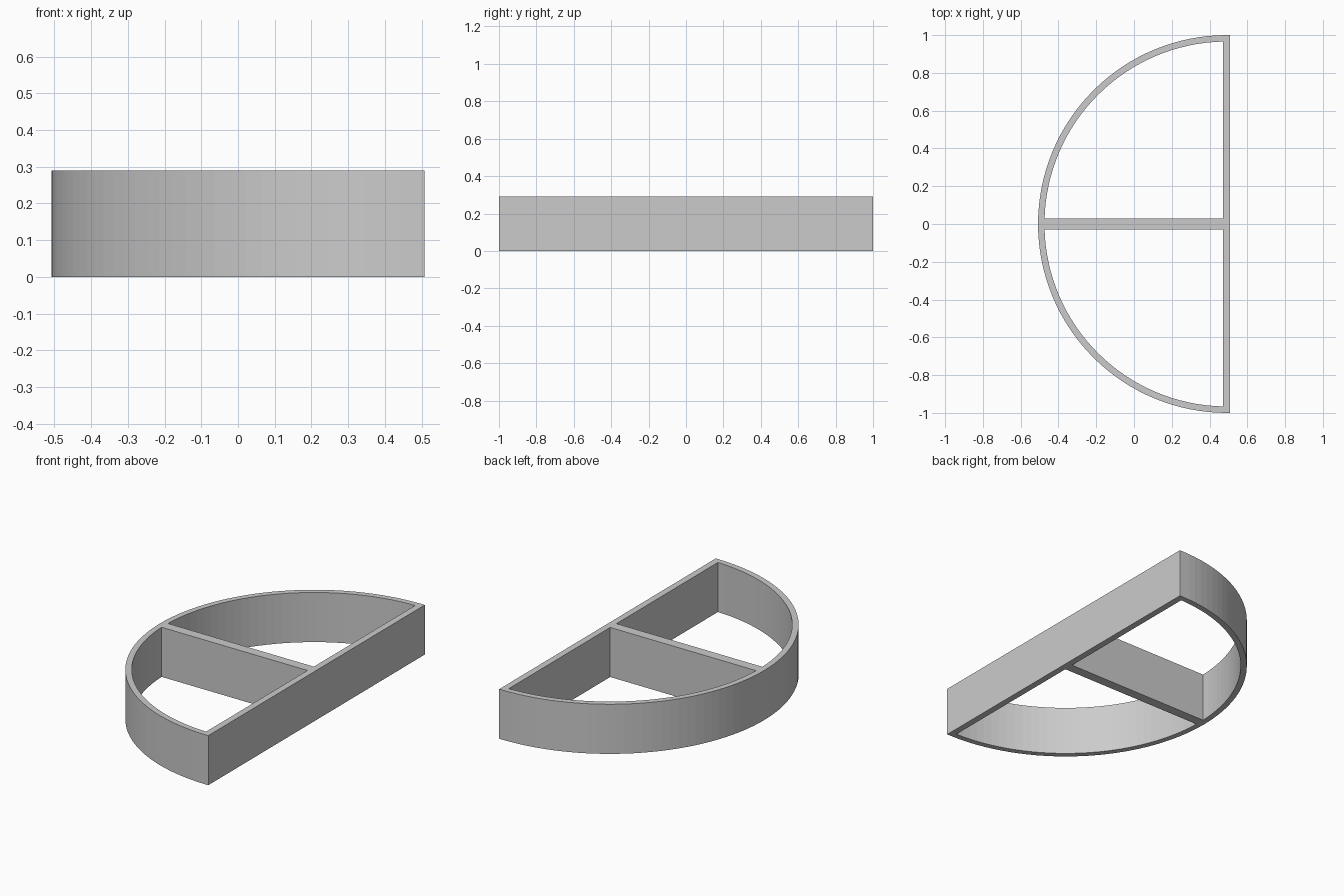
import bpy
import math

if "Cube" in bpy.data.objects:
    bpy.data.objects.remove(bpy.data.objects["Cube"])

HEIGHT = 0.29
CX = 0.492            # centre of the half circle
RIGHT = 0.508         # outside of the straight wall
R_OUT, R_IN = 1.0, 0.966
WALL_IN = 0.47        # inside of the straight wall
RIB = 0.029           # half thickness of the dividing rib
SEGMENTS = 64

grey = bpy.data.materials.new("plain grey")
grey.diffuse_color = (0.6, 0.6, 0.6, 1)
grey.use_nodes = True
grey.node_tree.nodes["Principled BSDF"].inputs["Base Color"].default_value = grey.diffuse_color


def arc(radius, start, end, steps):
    return [(CX + radius * math.cos(start + (end - start) * i / steps),
             radius * math.sin(start + (end - start) * i / steps))
            for i in range(steps + 1)]


# Outer outline: half circle closed by the straight wall
outer = arc(R_OUT, math.pi / 2, 3 * math.pi / 2, SEGMENTS)
outer += [(RIGHT, -R_OUT), (RIGHT, R_OUT)]

# Quarter-round opening on one side of the rib, mirrored for the other
start = math.acos((WALL_IN - CX) / R_IN)
end = math.pi - math.asin(RIB / R_IN)
opening = arc(R_IN, start, end, SEGMENTS // 2) + [(WALL_IN, RIB)]
mirrored = [(x, -y) for x, y in opening]

# Filled flat profile with two openings, extruded to the wall height
curve = bpy.data.curves.new("frame_profile", 'CURVE')
curve.dimensions = '2D'
curve.fill_mode = 'BOTH'
curve.extrude = HEIGHT / 2
for outline in (outer, opening, mirrored):
    spline = curve.splines.new('POLY')
    spline.points.add(len(outline) - 1)
    for point, (x, y) in zip(spline.points, outline):
        point.co = (x, y, 0, 1)
    spline.use_cyclic_u = True

frame = bpy.data.objects.new("half_round_frame", curve)
frame.location.z = HEIGHT / 2
bpy.context.collection.objects.link(frame)
bpy.context.view_layer.objects.active = frame
frame.select_set(True)
bpy.ops.object.convert(target='MESH')

# Weld the caps to the walls and face everything outward
frame = bpy.context.object
bpy.ops.object.mode_set(mode='EDIT')
bpy.ops.mesh.select_all(action='SELECT')
bpy.ops.mesh.remove_doubles(threshold=0.0001)
bpy.ops.mesh.normals_make_consistent(inside=False)
bpy.ops.object.mode_set(mode='OBJECT')
bpy.ops.object.shade_flat()
frame.data.materials.clear()
frame.data.materials.append(grey)
